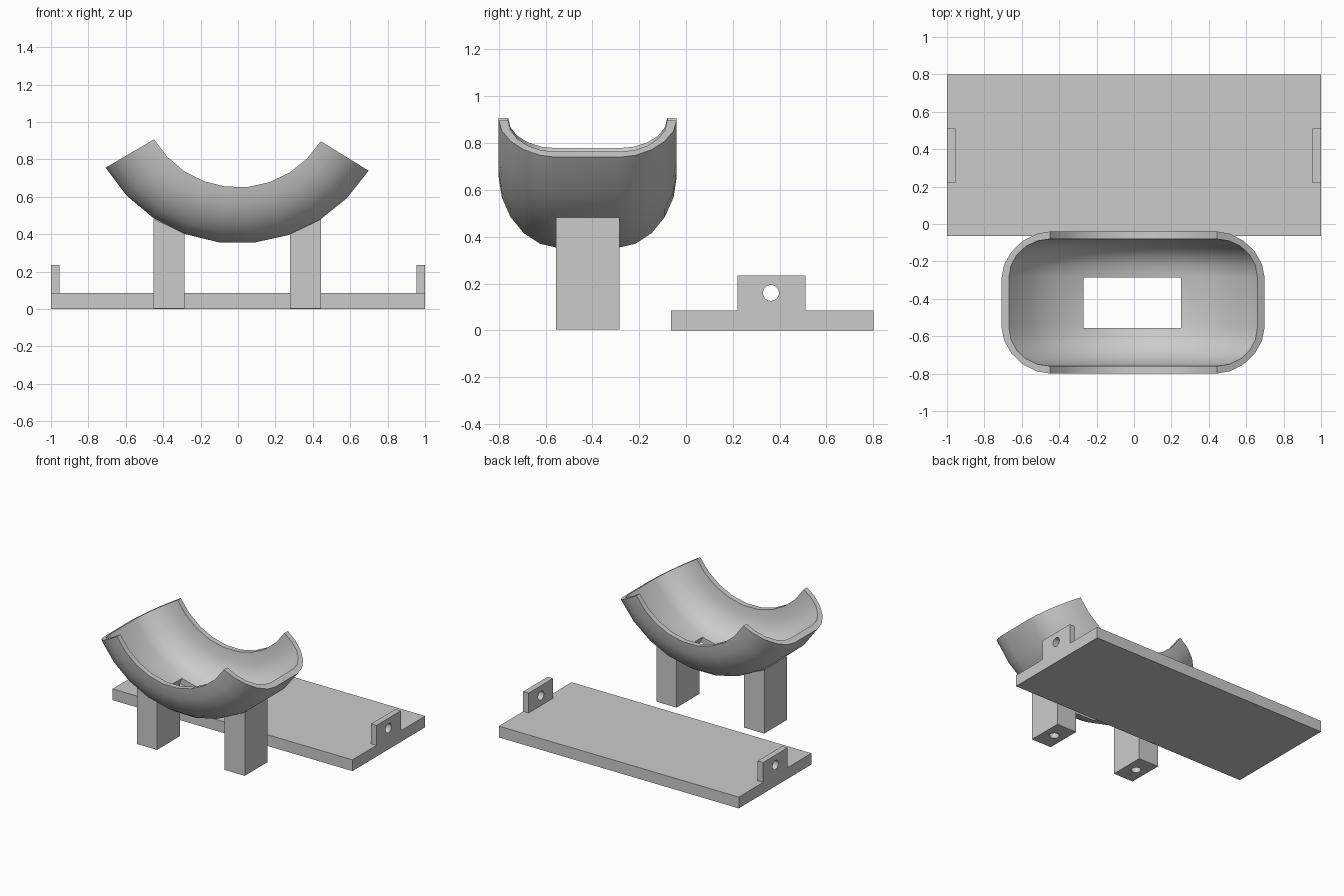
import bpy, bmesh, math
from collections import defaultdict
from mathutils import Matrix, Vector

if "Cube" in bpy.data.objects:
    bpy.data.objects.remove(bpy.data.objects["Cube"], do_unlink=True)

grey = bpy.data.materials.new("plain grey")
grey.use_nodes = True
grey.diffuse_color = (0.6, 0.6, 0.6, 1)
grey.node_tree.nodes["Principled BSDF"].inputs["Base Color"].default_value = grey.diffuse_color


def add_object(name, bm):
    bmesh.ops.recalc_face_normals(bm, faces=bm.faces[:])
    mesh = bpy.data.meshes.new(name)
    bm.to_mesh(mesh)
    bm.free()
    mesh.materials.append(grey)
    obj = bpy.data.objects.new(name, mesh)
    bpy.context.collection.objects.link(obj)
    return obj


def select(obj):
    bpy.ops.object.select_all(action='DESELECT')
    obj.select_set(True)
    bpy.context.view_layer.objects.active = obj


def smooth(obj):
    select(obj)
    bpy.ops.object.shade_smooth_by_angle(angle=math.radians(30))


def box(name, low, high, shape=None):
    """Box between two corners; shape may move its vertices."""
    bm = bmesh.new()
    bmesh.ops.create_cube(bm, size=1)
    for v in bm.verts:
        v.co = Vector([low[i] if v.co[i] < 0 else high[i] for i in range(3)])
        if shape:
            shape(v)
    return add_object(name, bm)


def drill(obj, centre, radius, length, axis):
    """Cut a round hole, then discard the cutter."""
    bm = bmesh.new()
    turn = Matrix.Rotation(math.pi / 2, 4, 'Y') if axis == 'X' else Matrix()
    bmesh.ops.create_cone(bm, cap_ends=True, segments=24, radius1=radius, radius2=radius,
                          depth=length, matrix=Matrix.Translation(centre) @ turn)
    cutter = add_object("drill_cutter", bm)
    cutter.hide_render = True
    cut = obj.modifiers.new("hole", 'BOOLEAN')
    cut.operation = 'DIFFERENCE'
    cut.solver = 'EXACT'
    cut.object = cutter
    select(obj)
    bpy.ops.object.modifier_apply(modifier=cut.name)
    bpy.data.objects.remove(cutter, do_unlink=True)
    smooth(obj)


# Cradle: thick U section swept along an arc
CENTRE_Y, CENTRE_Z, RIM, FLAT = -0.42, 1.17, 0.52, 0.135
HALF_ARC, TILT, SEGMENTS, CORNER = math.radians(59), math.radians(0.65), 9, 5


def section(width, depth, power):
    half = []
    for k in range(CORNER + 1):
        a = math.pi / 2 * k / CORNER
        half.append((FLAT + width * max(math.cos(a), 0) ** power,
                     RIM + depth * math.sin(a) ** power))
    return half + [(-y, r) for y, r in reversed(half)]


layers = [section(0.245, 0.30, 1.08), section(0.205, 0.255, 1.0)]
bm = bmesh.new()
grid = {}
for j in range(SEGMENTS + 1):
    a = HALF_ARC * (2 * j / SEGMENTS - 1) - TILT
    for s, points in enumerate(layers):
        for i, (y, r) in enumerate(points):
            grid[i, j, s] = bm.verts.new((r * math.sin(a), CENTRE_Y + y,
                                          CENTRE_Z - r * math.cos(a)))

# Keep only the outside faces of the solid cells, leaving a window in the floor
count = defaultdict(list)
for j in range(SEGMENTS):
    for i in range(len(layers[0]) - 1):
        if i == CORNER and abs(j - SEGMENTS // 2) <= 1:
            continue
        for axis in range(3):
            for side in (0, 1):
                quad = []
                for p, q in ((0, 0), (1, 0), (1, 1), (0, 1)):
                    step = [p, q]
                    step.insert(axis, side)
                    quad.append((i + step[0], j + step[1], step[2]))
                count[frozenset(quad)].append(quad)
for quads in count.values():
    if len(quads) == 1:
        bm.faces.new([grid[k] for k in quads[0]])
smooth(add_object("cradle", bm))

# Legs with tops sloped to meet the cradle, and a blind hole underneath
for name, side in (("left_leg", 1), ("right_leg", -1)):
    inner, outer = side * 0.282 - 0.004, side * 0.449 - 0.004

    def slope(v):
        if v.co.z > 0.2:
            v.co.z = 0.407 if abs(v.co.x) < 0.36 else 0.482

    leg = box(name, (min(inner, outer), CENTRE_Y - FLAT, 0.003),
              (max(inner, outer), CENTRE_Y + FLAT, 0.4), slope)
    drill(leg, ((inner + outer) / 2, CENTRE_Y, 0.05), 0.034, 0.3, 'Z')

# Base plate with an upright drilled tab at each end
box("base_plate", (-1, -0.065, 0), (1, 0.8, 0.085))
for name, x in (("left_tab", 0.955), ("right_tab", -1)):
    tab = box(name, (x, 0.22, 0.085), (x + 0.045, 0.51, 0.235))
    drill(tab, (x + 0.022, 0.363, 0.16), 0.034, 0.2, 'X')
